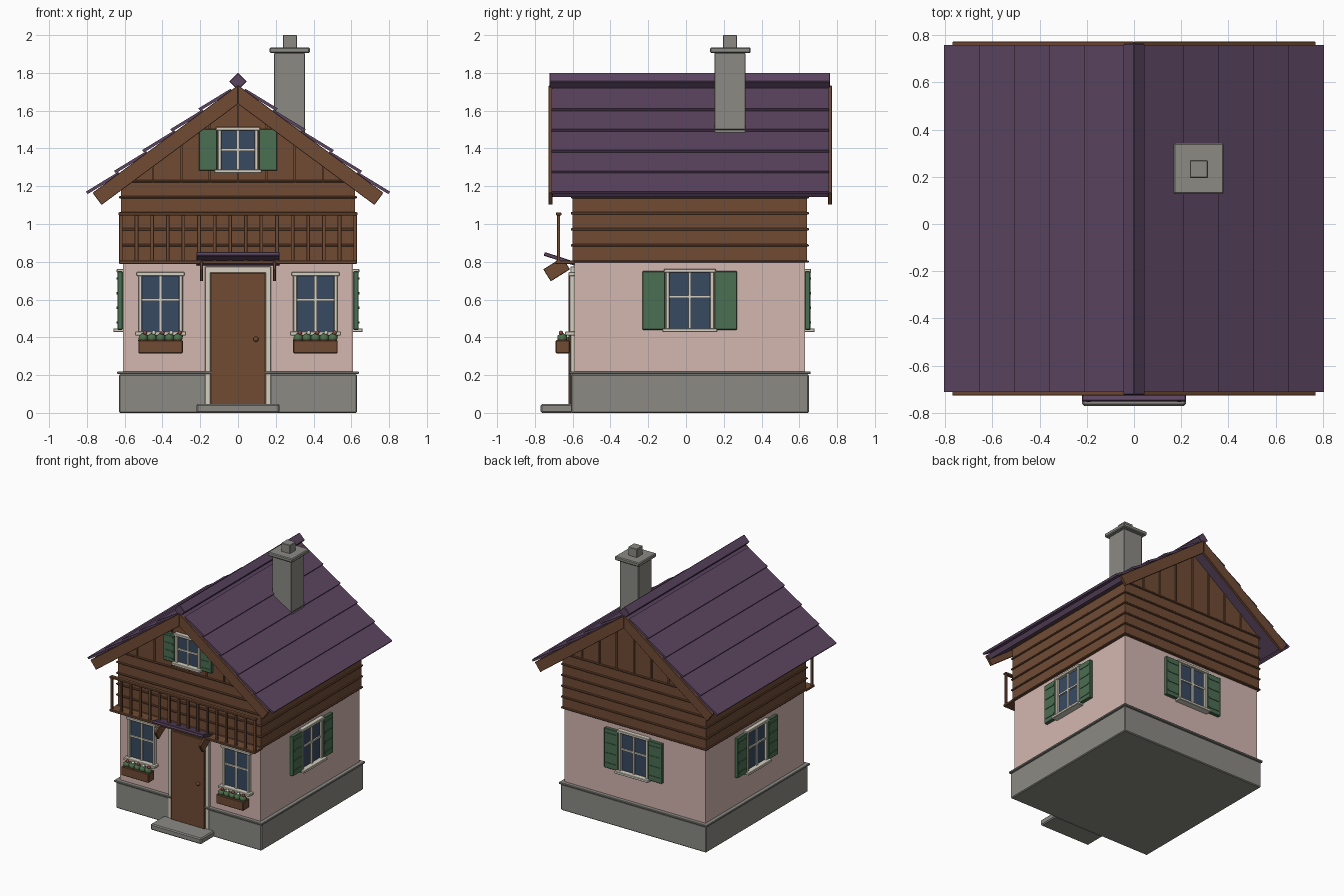
import bpy, bmesh, math
from mathutils import Matrix, Vector

if "Cube" in bpy.data.objects:
    bpy.data.objects.remove(bpy.data.objects["Cube"])

T = Matrix.Translation
def R(deg, axis): return Matrix.Rotation(math.radians(deg), 4, axis)

def mat(name, r, g, b):
    m = bpy.data.materials.new(name)
    lin = lambda c: ((c / 255 + 0.055) / 1.055) ** 2.4
    m.diffuse_color = (lin(r), lin(g), lin(b), 1)
    m.use_nodes = True
    m.node_tree.nodes["Principled BSDF"].inputs["Base Color"].default_value = m.diffuse_color
    return m

STONE = mat("stone_grey", 139, 138, 132)
PLASTER = mat("plaster_pink", 212, 182, 176)
WOOD = mat("wood_brown", 112, 75, 52)
ROOF = mat("roof_purple", 92, 69, 97)
GREEN = mat("shutter_green", 75, 110, 82)
CREAM = mat("trim_cream", 214, 208, 192)
GLASS = mat("glass_blue", 56, 74, 97)
LEAF = mat("leaf_green", 78, 112, 76)
RED = mat("blossom_red", 150, 72, 60)
CY = 0.02                       # centre of the house along y

def finish(name, bm, material, bevel=0.0):
    bmesh.ops.recalc_face_normals(bm, faces=bm.faces)
    me = bpy.data.meshes.new(name)
    bm.to_mesh(me)
    bm.free()
    me.materials.append(material)
    ob = bpy.data.objects.new(name, me)
    bpy.context.collection.objects.link(ob)
    if bevel:
        mod = ob.modifiers.new("soft_edges", 'BEVEL')
        mod.width, mod.segments = bevel, 1
    return ob

def box(name, c, s, material, M=Matrix(), bevel=0.003):
    bm = bmesh.new()
    bmesh.ops.create_cube(bm, size=1, matrix=M @ T(c) @ Matrix.Diagonal((*s, 1)))
    return finish(name, bm, material, bevel)

def span(name, x0, x1, y0, y1, z0, z1, material, bevel=0.003):
    return box(name, ((x0+x1)/2, (y0+y1)/2, (z0+z1)/2), (x1-x0, y1-y0, z1-z0), material, bevel=bevel)

def prism(name, pts, y0, y1, material, bevel=0.0):
    """Extrude an x-z outline along y."""
    bm = bmesh.new()
    f = bm.faces.new([bm.verts.new((x, y0, z)) for x, z in pts])
    ext = bmesh.ops.extrude_face_region(bm, geom=[f])
    bmesh.ops.translate(bm, vec=(0, y1 - y0, 0),
                        verts=[v for v in ext["geom"] if isinstance(v, bmesh.types.BMVert)])
    return finish(name, bm, material, bevel)

def ball(name, c, r, material, sub=1):
    bm = bmesh.new()
    bmesh.ops.create_icosphere(bm, subdivisions=sub, radius=r, matrix=T(c))
    ob = finish(name, bm, material)
    for p in ob.data.polygons:
        p.use_smooth = True

# Base, walls and step
span("foundation", -.63, .63, CY-.63, CY+.63, 0, .205, STONE, .006)
span("foundation_cap", -.64, .64, CY-.64, CY+.64, .205, .22, STONE)
span("ground_floor_wall", -.61, .61, CY-.61, CY+.61, .21, .81, PLASTER, 0)
span("door_step", -.22, .22, -.77, -.6, 0, .047, STONE, .008)

# Timber upper storey with gables
TOP, K = 1.735, 0.74            # roof deck apex and slope
ANG = math.degrees(math.atan(K))
deck = lambda x: TOP - K * abs(x)
prism("timber_storey", [(-.62, .8), (.62, .8), (.62, deck(.62)-.04), (0, TOP-.04), (-.62, deck(.62)-.04)],
      CY-.62, CY+.62, WOOD)
for i in range(6):
    z = .802 + .085 * i
    span("plank_strip", -.63, .63, CY-.63, CY+.63, z-.006, z+.006, WOOD)
for x in (-.45, -.3, -.15, 0, .15, .3, .45):
    for y in (CY-.622, CY+.622):
        span("gable_batten", x-.006, x+.006, y-.006, y+.006, 1.22, deck(x)-.05, WOOD, 0)

# Roof: deck, overlapping courses, bargeboards and ridge
N = Vector((K, 1)).normalized()  # outward normal of the right slope
def slab(name, xa, xb, la, lb, th, y0, y1, material, s, bevel=0.0):
    """Sloped board from xa (high) to xb (low), lifted la / lb off the deck line."""
    a, b = Vector((xa, deck(xa))), Vector((xb, deck(xb)))
    pts = [a + N*la, b + N*lb, b + N*(lb-th), a + N*(la-th)]
    prism(name, [(s*p.x, p.y) for p in pts], y0, y1, material, bevel)

for s in (-1, 1):
    slab("roof_deck", 0, .762, 0, 0, .036, -.708, .755, ROOF, s)
    for i in range(5):
        lo = .79 - .149 * i
        slab("roof_course", lo - .16, lo, .008, .026, .016, -.712, .758, ROOF, s)
    for y in (-.727, .752):
        a, b = (0, TOP), (.77, deck(.77))
        q = Vector(b) - N * .08
        prism("bargeboard", [(s*a[0], a[1]), (s*b[0], b[1]), (s*q.x, q.y), (0, TOP - .08/N.y)],
              y, y + .02, WOOD, .002)
box("ridge_beam", (0, 0, 0), (.065, 1.487, .065), ROOF, T((0, CY, 1.755)) @ R(45, 'Y'))

# Chimney
span("chimney_stack", .19, .355, .15, .315, 1.3, 1.905, STONE)
span("chimney_cap", .167, .38, .127, .342, 1.905, 1.935, STONE, .006)
span("chimney_flue", .237, .313, .195, .27, 1.93, 2, STONE)

# Windows: local -y points away from the wall
def window(M, w, h, shutters=False):
    b = .02
    box("window_glass", (0, -.004, 0), (w-b, .012, h-b), GLASS, M, 0)
    for s in (-1, 1):
        box("window_jamb", (s*(w-b)/2, -.012, 0), (b, .03, h), CREAM, M)
        if shutters:
            c, sw = s*(w/2 + .067), .118 if h > .3 else .096
            c = s*(w/2 + .004 + sw/2)
            box("shutter", (c, -.014, 0), (sw, .028, h-.025), GREEN, M)
            for k in range(4):
                box("shutter_slat", (c, -.026, (k-1.5)*h/4.3), (sw-.025, .012, .012), GREEN,
                    M, 0)
    box("window_lintel", (0, -.014, h/2-.01), (w+.02, .036, .02), CREAM, M)
    box("window_sill", (0, -.022, -h/2+.01), (w+.036, .056, .02), CREAM, M)
    box("window_mullion", (0, -.012, 0), (.015, .018, h-b), CREAM, M, 0)
    box("window_crossbar", (0, -.012, .02 if h > .3 else 0), (w-b, .016, .013), CREAM, M, 0)

FRONT = CY - .61
for s in (-1, 1):
    window(T((s*.41, FRONT, .578)), .235, .335)
    window(T((s*.61, CY, .595)) @ R(s*90, 'Z'), .255, .335, True)
window(T((0, CY+.61, .595)) @ R(180, 'Z'), .255, .335, True)
window(T((0, CY-.62, 1.392)), .215, .245, True)

# Flower boxes
for s in (-1, 1):
    span("flower_box", s*.41-.118, s*.41+.118, -.69, -.615, .315, .385, WOOD, .004)
    for i in range(5):
        x = s*.41 + (i-2)*.046
        ball("foliage", (x, -.655, .395), .03, LEAF)
        ball("blossom", (x+.01, -.662, .424), .013, CREAM if i % 2 else RED)

# Door
span("door_frame_top", -.175, .175, -.612, -.58, .74, .775, CREAM)
for s in (-1, 1):
    box("door_frame_side", (s*.16, -.596, .4), (.03, .032, .71), CREAM)
span("door", -.145, .145, -.622, -.58, .045, .742, WOOD)
ball("door_knob", (.095, -.63, .39), .014, WOOD, 2)

# Awning on two slanted brackets
box("awning", (0, 0, 0), (.44, .175, .02), ROOF, T((0, -.667, .815)) @ R(-18, 'X'))
for s in (-1, 1):
    box("awning_bracket", (0, 0, 0), (.018, .12, .075), WOOD, T((s*.193, -.685, .76)) @ R(32, 'X'))

# Balcony
span("balcony_floor", -.63, .63, -.692, -.59, .788, .806, WOOD)
span("balcony_rail", -.632, .632, -.688, -.66, 1.045, 1.062, WOOD)
for i in range(16):
    box("baluster", (-.62 + i*1.24/15, -.674, .925), (.019, .016, .25), WOOD, bevel=.002)
